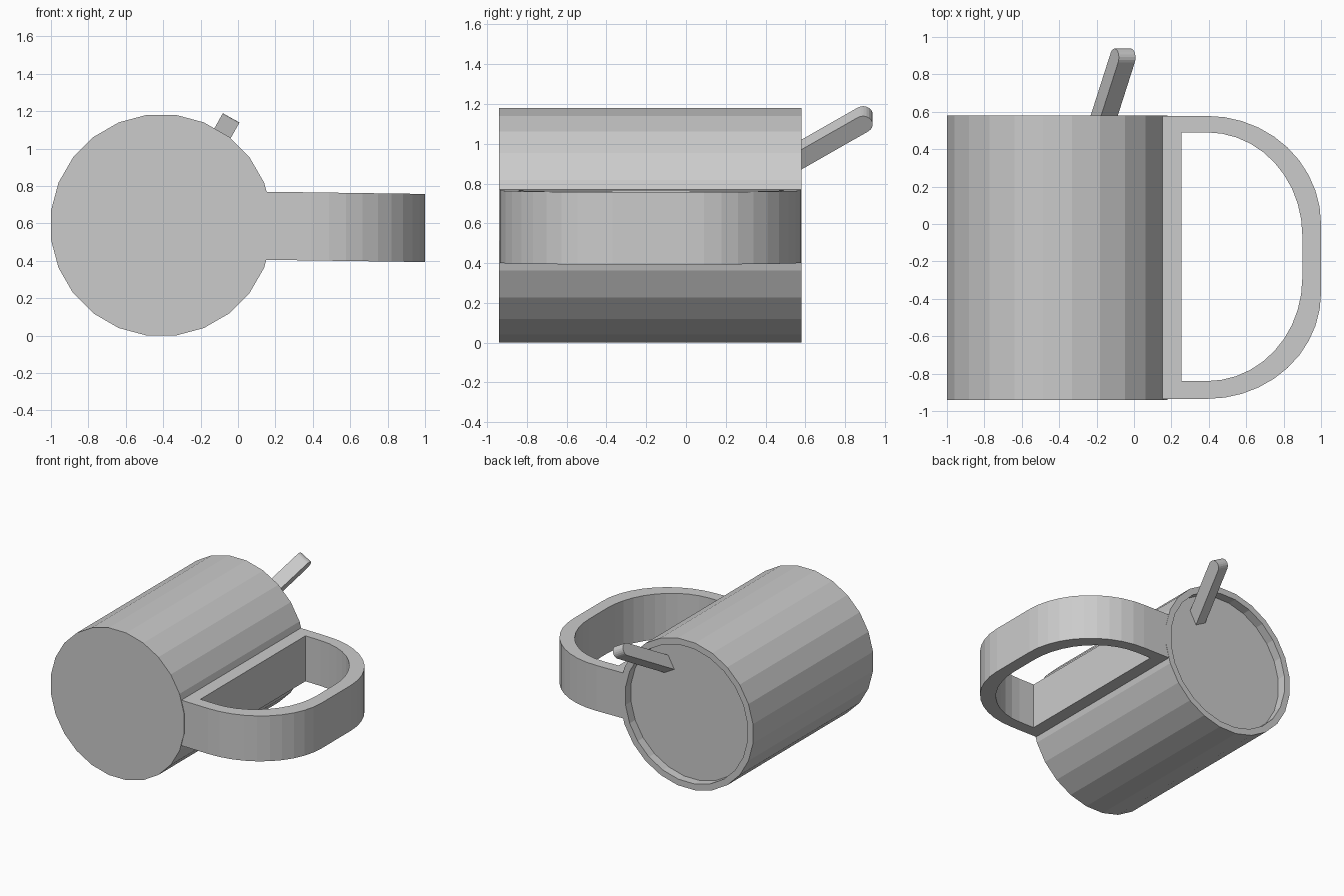
import bpy, bmesh, math
from mathutils import Matrix, Vector

if "Cube" in bpy.data.objects:
    bpy.data.objects.remove(bpy.data.objects["Cube"])

grey = bpy.data.materials.new("plain_grey")
grey.use_nodes = True
grey.diffuse_color = (0.6, 0.6, 0.6, 1)
grey.node_tree.nodes["Principled BSDF"].inputs["Base Color"].default_value = (0.6, 0.6, 0.6, 1)


def finish(name, bm):
    bmesh.ops.recalc_face_normals(bm, faces=bm.faces)
    mesh = bpy.data.meshes.new(name)
    bm.to_mesh(mesh)
    bm.free()
    mesh.materials.append(grey)
    obj = bpy.data.objects.new(name, mesh)
    bpy.context.collection.objects.link(obj)
    return obj


def bridge(bm, a, b, closed=True):
    """Join two equal rings of vertices with quads."""
    n = len(a)
    for i in range(n):
        j = (i + 1) % n
        bm.faces.new((a[i], a[j], b[j], b[i]))


def arc(cx, cy, rx, ry, start, end, steps=10):
    angles = [math.radians(start + (end - start) * i / steps) for i in range(steps + 1)]
    return [(cx + rx * math.cos(t), cy + ry * math.sin(t)) for t in angles]


# Mug body lying on its side: base, outer wall, rim, shallow recess, drink level
SIDES, CX, CZ = 24, -0.41, 0.59
profile = [(0.595, -0.94), (0.595, 0.58), (0.545, 0.58), (0.545, 0.51)]
bm = bmesh.new()
rings = []
for r, y in profile:
    turn = [math.tau * (i + 0.5) / SIDES for i in range(SIDES)]
    rings.append([bm.verts.new((CX + r * math.cos(t), y, CZ + r * math.sin(t))) for t in turn])
for a, b in zip(rings, rings[1:]):
    bridge(bm, a, b)
bm.faces.new(rings[0])
bm.faces.new(rings[-1])
finish("mug_body", bm)

# D-shaped handle with a slight droop
outer = [(0.135, 0.578)] + arc(0.39, 0.0, 0.61, 0.578, 90, 0) \
    + arc(0.39, -0.37, 0.61, 0.565, 0, -90) + [(0.135, -0.935)]
inner = [(0.255, 0.49)] + arc(0.39, -0.06, 0.51, 0.55, 90, 0) \
    + arc(0.39, -0.29, 0.51, 0.55, 0, -90) + [(0.255, -0.84)]
bm = bmesh.new()


def handle_ring(points, side):
    return [bm.verts.new((x, y, 0.587 + side * 0.182 - 0.014 * (x - 0.15))) for x, y in points]


loops = [handle_ring(outer, 1), handle_ring(inner, 1), handle_ring(inner, -1), handle_ring(outer, -1)]
for i in range(4):
    bridge(bm, loops[i], loops[(i + 1) % 4])
finish("handle", bm)

# Stirring stick with a rounded tip, leaning out of the mug
along = Vector((0.32, 1, 0.57)).normalized()
across = along.cross(Vector((0, 1, 0))).normalized()
normal = across.cross(along)
outline = [(-0.55, -0.048)] + arc(0, 0, 0.048, 0.048, -90, 90) + [(-0.55, 0.048)]
tip = Vector((-0.06, 0.89, 1.122))
bm = bmesh.new()
sides = [[bm.verts.new(tip + along * u + normal * v + across * s * 0.051) for u, v in outline]
         for s in (-1, 1)]
bridge(bm, sides[0], sides[1])
for ring in sides:
    bm.faces.new(ring)
finish("stirring_stick", bm)
